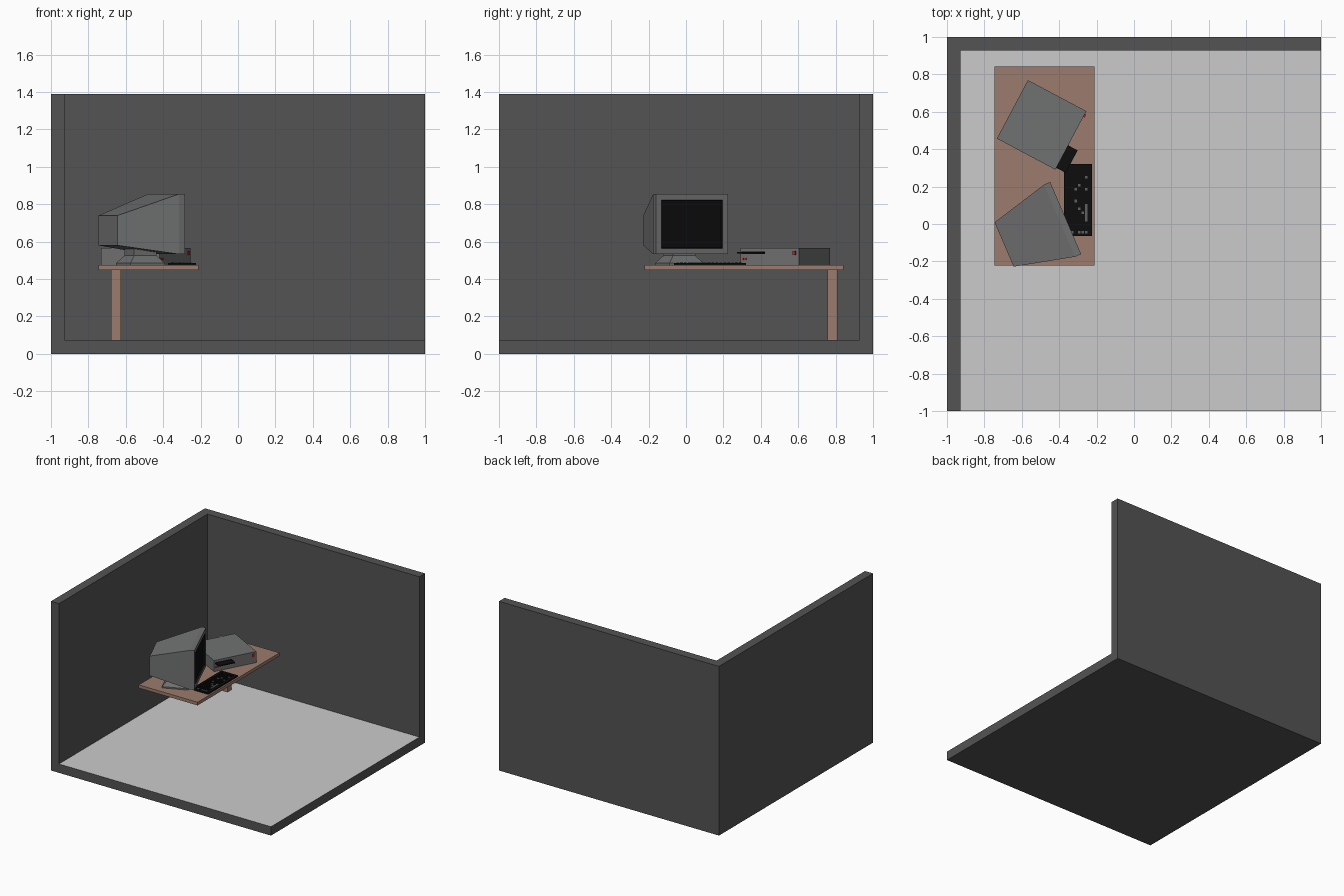
import bpy, bmesh
from math import radians
from itertools import product

if "Cube" in bpy.data.objects:
    bpy.data.objects.remove(bpy.data.objects["Cube"])


def mat(name, r, g, b):
    m = bpy.data.materials.new(name)
    m.diffuse_color = (r, g, b, 1)
    m.use_nodes = True
    m.node_tree.nodes["Principled BSDF"].inputs["Base Color"].default_value = m.diffuse_color
    return m


WALL = mat("wall_grey", 0.087, 0.087, 0.087)
FLOOR = mat("floor_grey", 0.8, 0.8, 0.8)
WOOD = mat("wood", 0.333, 0.2, 0.153)
CASE = mat("case_grey", 0.163, 0.165, 0.165)
BLACK = mat("black", 0.004, 0.004, 0.004)
RED = mat("red", 0.6, 0.02, 0.02)
KEY = mat("key_grey", 0.12, 0.12, 0.12)


def finish(name, bm, mats, loc=(0, 0), angle=0):
    bmesh.ops.recalc_face_normals(bm, faces=bm.faces[:])
    me = bpy.data.meshes.new(name)
    bm.to_mesh(me)
    bm.free()
    for m in mats:
        me.materials.append(m)
    ob = bpy.data.objects.new(name, me)
    ob.location = (loc[0], loc[1], 0)
    ob.rotation_euler.z = radians(angle)
    bpy.context.collection.objects.link(ob)
    return ob


def add_box(bm, x, y, z, index=0):
    """Box given by (min, max) ranges."""
    v = [bm.verts.new(p) for p in product(x, y, z)]
    for f in ((0, 1, 3, 2), (4, 6, 7, 5), (0, 4, 5, 1),
              (2, 3, 7, 6), (0, 2, 6, 4), (1, 5, 7, 3)):
        bm.faces.new([v[i] for i in f]).material_index = index


def box(name, x, y, z, m, **place):
    bm = bmesh.new()
    add_box(bm, x, y, z)
    return finish(name, bm, [m], **place)


def loft(bm, rings):
    """Skin closed rings of points, capping both ends; returns first cap."""
    vs = [[bm.verts.new(p) for p in r] for r in rings]
    for a, b in zip(vs, vs[1:]):
        n = len(a)
        for i in range(n):
            bm.faces.new((a[i], a[(i + 1) % n], b[(i + 1) % n], b[i]))
    bm.faces.new(vs[-1])
    return bm.faces.new(vs[0])


# Room shell: three outer planes, three inner planes and the rim between them
bm = bmesh.new()
outer, inner = {}, {}
for p in product((0, 1), repeat=3):
    if p == (1, 0, 1):
        continue
    outer[p] = bm.verts.new(((-1, 1)[p[0]], (-1, 1)[p[1]], (0, 1.39)[p[2]]))
    inner[p] = bm.verts.new(((-0.927, 1)[p[0]], (-1, 0.927)[p[1]], (0.073, 1.39)[p[2]]))
floor = ((0, 0, 0), (1, 0, 0), (1, 1, 0), (0, 1, 0))
left = ((0, 0, 0), (0, 1, 0), (0, 1, 1), (0, 0, 1))
back = ((0, 1, 0), (1, 1, 0), (1, 1, 1), (0, 1, 1))
for plane in (floor, left, back):
    bm.faces.new([outer[p] for p in plane])
    bm.faces.new([inner[p] for p in plane]).material_index = int(plane is floor)
rim = ((0, 0, 0), (1, 0, 0), (1, 1, 0), (1, 1, 1), (0, 1, 1), (0, 0, 1))
for a, b in zip(rim[1:], rim[2:] + rim[:1]):
    if (0, 0, 0) not in (a, b):
        bm.faces.new((outer[a], outer[b], inner[b], inner[a]))
for a in ((1, 0, 0), (0, 0, 1)):
    o = (0, 0, 0)
    bm.faces.new((outer[o], outer[a], inner[a], inner[o]))
finish("room_shell", bm, [WALL, FLOOR])

# Desk
box("desk_top", (-0.747, -0.212), (-0.222, 0.842), (0.448, 0.474), WOOD)
box("desk_leg", (-0.678, -0.625), (0.757, 0.81), (0.073, 0.448), WOOD)

# Monitor: local +x faces the viewer
monitor = dict(loc=(-0.3655, 0.0315), angle=23.2)


def rect(x, w, z0, z1):
    return [(x, -w, z0), (x, w, z0), (x, w, z1), (x, -w, z1)]


bm = bmesh.new()
front = loft(bm, [rect(0, 0.21, 0.533, 0.855), rect(-0.035, 0.21, 0.533, 0.855),
                  rect(-0.358, 0.129, 0.58, 0.74)])
bmesh.ops.recalc_face_normals(bm, faces=bm.faces[:])
bmesh.ops.inset_region(bm, faces=[front], thickness=0.045)
recess = bmesh.ops.inset_region(bm, faces=[front], thickness=0.006, depth=-0.014)
for f in recess["faces"] + [front]:
    f.material_index = 1
finish("monitor", bm, [CASE, BLACK], **monitor)


# Monitor foot
def square(h, z):
    return [(x - 0.17, y, z) for x, y in ((-h, -h), (h, -h), (h, h), (-h, h))]


bm = bmesh.new()
loft(bm, [square(0.1, 0.474), square(0.1, 0.485), square(0.065, 0.525), square(0.065, 0.565)])
finish("monitor_foot", bm, [CASE], **monitor)

# Computer case with open disc tray and buttons
case = dict(loc=(-0.494, 0.53), angle=-28)
F = 0.177
box("computer_case", (-F, F), (-F, F), (0.474, 0.565), CASE, **case)
box("disc_tray", (F - 0.01, F + 0.057), (-0.166, -0.03), (0.536, 0.544), BLACK, **case)
box("tray_slot", (F - 0.01, F + 0.002), (-0.169, -0.027), (0.533, 0.547), BLACK, **case)
box("power_button", (F - 0.01, F + 0.008), (0.142, 0.159), (0.529, 0.55), RED, **case)
for i, y in enumerate((-0.165, -0.149)):
    box(f"small_button_{i + 1}", (F - 0.01, F + 0.006), (y, y + 0.01), (0.503, 0.514), RED, **case)

# Keyboard
box("keyboard", (-0.375, -0.225), (-0.065, 0.32), (0.474, 0.485), BLACK)
pale = {(1, 0), (3, 0), (4, 0), (5, 0), (2, 8), (2, 11), (5, 11), (3, 12), (5, 14), (3, 6), (4, 5)}
bm = bmesh.new()
for r, c in product(range(6), range(17)):
    if r == 5 and 3 <= c <= 7:
        continue
    x, y = -0.35 + 0.019 * r, -0.045 + 0.021 * c
    add_box(bm, (x - 0.007, x + 0.007), (y - 0.007, y + 0.007), (0.483, 0.489), int((r, c) in pale))
add_box(bm, (-0.262, -0.248), (0.013, 0.107), (0.483, 0.489), 1)
finish("keys", bm, [BLACK, KEY])
